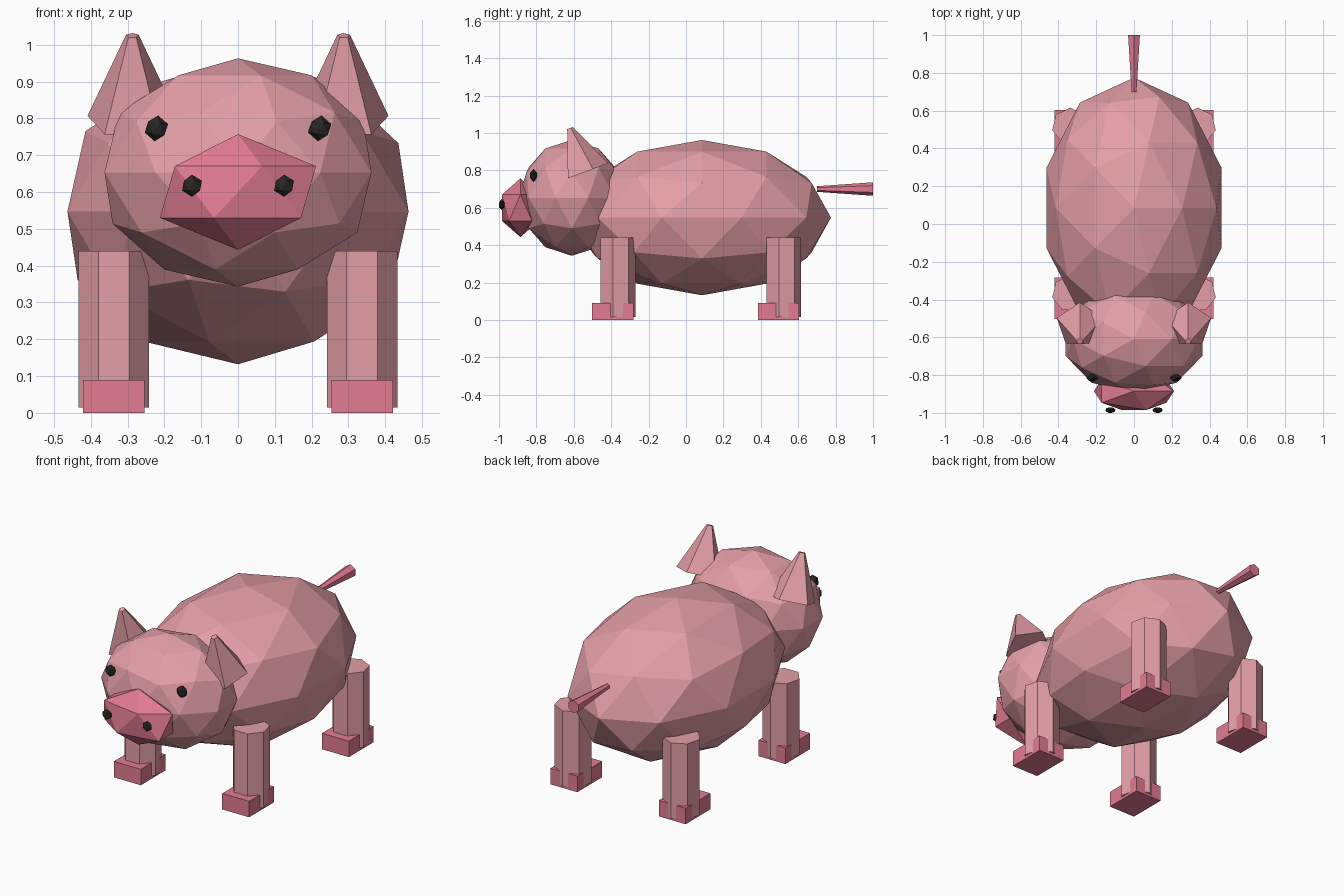
import bpy
from math import radians

if "Cube" in bpy.data.objects:
    bpy.data.objects.remove(bpy.data.objects["Cube"])


def material(name, rgb):
    m = bpy.data.materials.new(name)
    m.diffuse_color = (*rgb, 1)
    m.use_nodes = True
    m.node_tree.nodes["Principled BSDF"].inputs["Base Color"].default_value = m.diffuse_color
    return m


SKIN = material("light_pink", (0.78, 0.345, 0.39))
ROSE = material("deep_pink", (0.76, 0.20, 0.29))
BLACK = material("black", (0.02, 0.018, 0.018))


def finish(name, mat, scale=(1, 1, 1)):
    ob = bpy.context.object
    ob.name = name
    ob.scale = scale
    ob.data.materials.append(mat)
    return ob


def ball(name, mat, loc, radii, detail, rot=(0, 0, 0)):
    bpy.ops.mesh.primitive_ico_sphere_add(subdivisions=detail, radius=1,
                                          location=loc, rotation=rot)
    return finish(name, mat, radii)


def cone(name, mat, loc, sides, r1, r2, depth, rot=(0, 0, 0)):
    bpy.ops.mesh.primitive_cone_add(vertices=sides, radius1=r1, radius2=r2,
                                    depth=depth, location=loc, rotation=rot)
    return finish(name, mat)


# Body, head and snout
ball("body", SKIN, (0, 0.085, 0.547), (0.487, 0.69, 0.415), 2)
ball("head", SKIN, (0, -0.61, 0.653), (0.381, 0.285, 0.31), 2)
ball("snout", ROSE, (0, -0.885, 0.60), (0.237, 0.117, 0.157), 1)

# Tail, widening towards its free end
cone("tail", ROSE, (0, 0.85, 0.70), 6, 0.036, 0.015, 0.30, (radians(90), 0, 0))

for side, s in (("left", -1), ("right", 1)):
    # Face details
    ball(side + "_eye", BLACK, (s * 0.222, -0.815, 0.773), (0.033, 0.021, 0.035), 1,
         (0, radians(8), 0))
    ball(side + "_nostril", BLACK, (s * 0.125, -0.985, 0.617), (0.03, 0.017, 0.03), 1)

    # Forward-leaning ears
    cone(side + "_ear", SKIN, (s * 0.287, -0.578, 0.909), 5, 0.128, 0.018, 0.248,
         (radians(20.5), 0, 0))

    # Legs with boxy hooves set slightly forward
    for end, y in (("front", -0.368), ("back", 0.518)):
        x = s * 0.337
        cone(f"{end}_{side}_leg", SKIN, (x, y, 0.2275), 7, 0.098, 0.098, 0.425)
        bpy.ops.mesh.primitive_cube_add(size=1, location=(x, y - 0.024, 0.045))
        finish(f"{end}_{side}_hoof", ROSE, (0.167, 0.22, 0.09))
